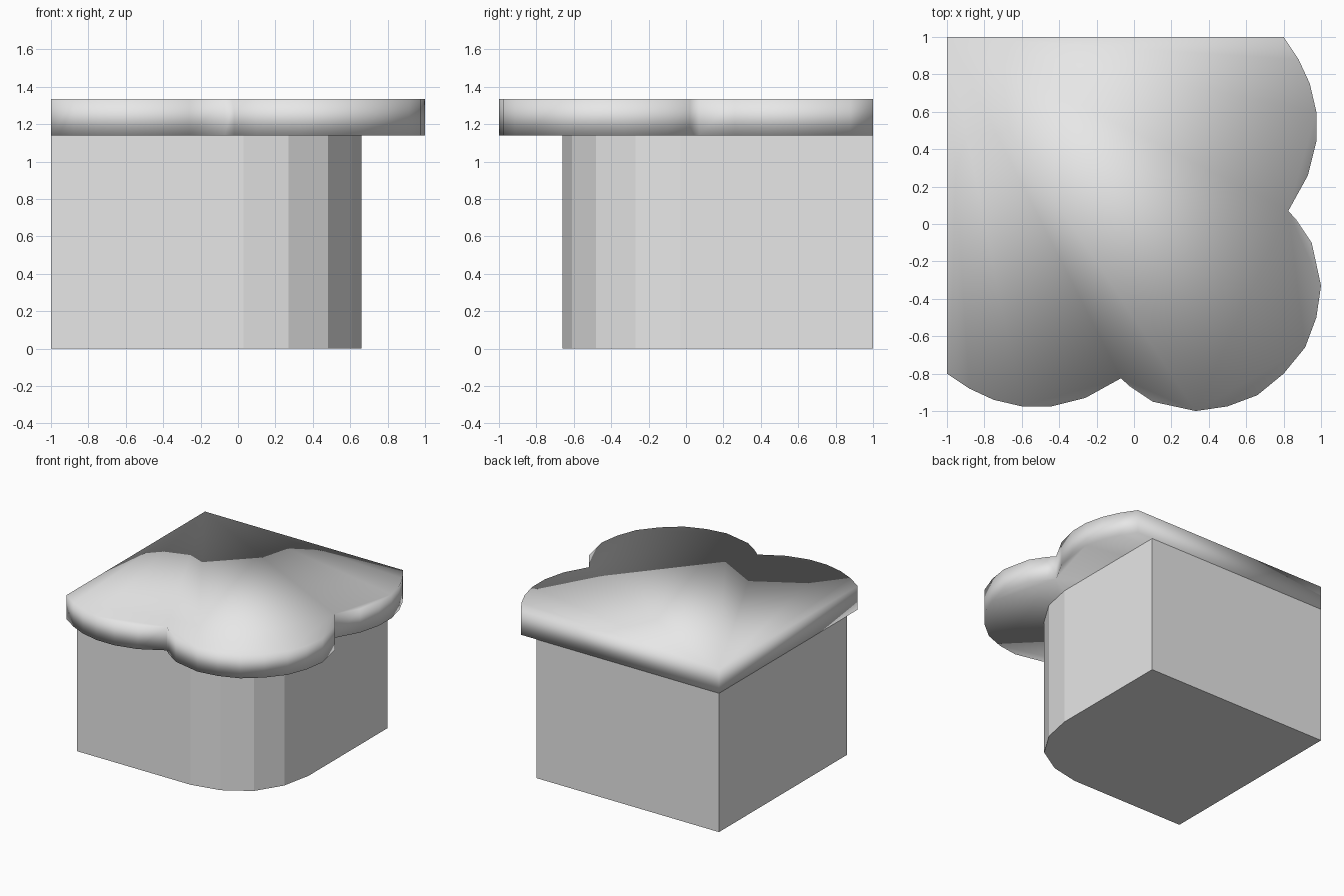
import bpy
import bmesh

cube = bpy.data.objects.get("Cube")
if cube:
    bpy.data.objects.remove(cube, do_unlink=True)

# Single flat grey for the whole model
GREY = (0.8, 0.8, 0.8, 1.0)
mat = bpy.data.materials.new("plain_grey")
mat.use_nodes = True
mat.diffuse_color = GREY
for node in mat.node_tree.nodes:
    if node.type == "BSDF_PRINCIPLED":
        node.inputs["Base Color"].default_value = GREY


def diagonal_outline(half, on_axis=()):
    """Close a half outline by mirroring it across the tile diagonal."""
    mirrored = [(-y, -x) for x, y in reversed(half)]
    return list(half) + list(on_axis) + mirrored + [(-1, 1)]


def slab(name, outline, bottom, top, smooth):
    """Extrude a counter-clockwise outline into a closed solid."""
    bm = bmesh.new()
    base = bm.faces.new([bm.verts.new((x, y, bottom)) for x, y in outline])
    result = bmesh.ops.extrude_face_region(bm, geom=[base], use_keep_orig=True)
    raised = [v for v in result["geom"] if isinstance(v, bmesh.types.BMVert)]
    bmesh.ops.translate(bm, verts=raised, vec=(0, 0, top - bottom))
    bmesh.ops.recalc_face_normals(bm, faces=bm.faces)
    for face in bm.faces:
        face.smooth = smooth
    mesh = bpy.data.meshes.new(name)
    bm.to_mesh(mesh)
    bm.free()
    mesh.materials.append(mat)
    obj = bpy.data.objects.new(name, mesh)
    bpy.context.collection.objects.link(obj)
    return obj


LEDGE = 1.14
HEIGHT = 1.335

# Block with one faceted round corner
block_half = [(-1, -0.66), (0.03, -0.66), (0.27, -0.61)]
slab("corner_block", diagonal_outline(block_half, [(0.48, -0.48)]), 0, LEDGE, False)

# Scalloped overhanging cap, softly shaded all round
cap_half = [
    (-1, -0.8), (-0.88, -0.88), (-0.75, -0.94), (-0.6, -0.975),
    (-0.44, -0.975), (-0.26, -0.93), (-0.07, -0.825), (-0.02, -0.87),
    (0.1, -0.95), (0.33, -1), (0.5, -0.975), (0.66, -0.915),
]
slab("scalloped_cap", diagonal_outline(cap_half, [(0.8, -0.8)]), LEDGE, HEIGHT, True)
